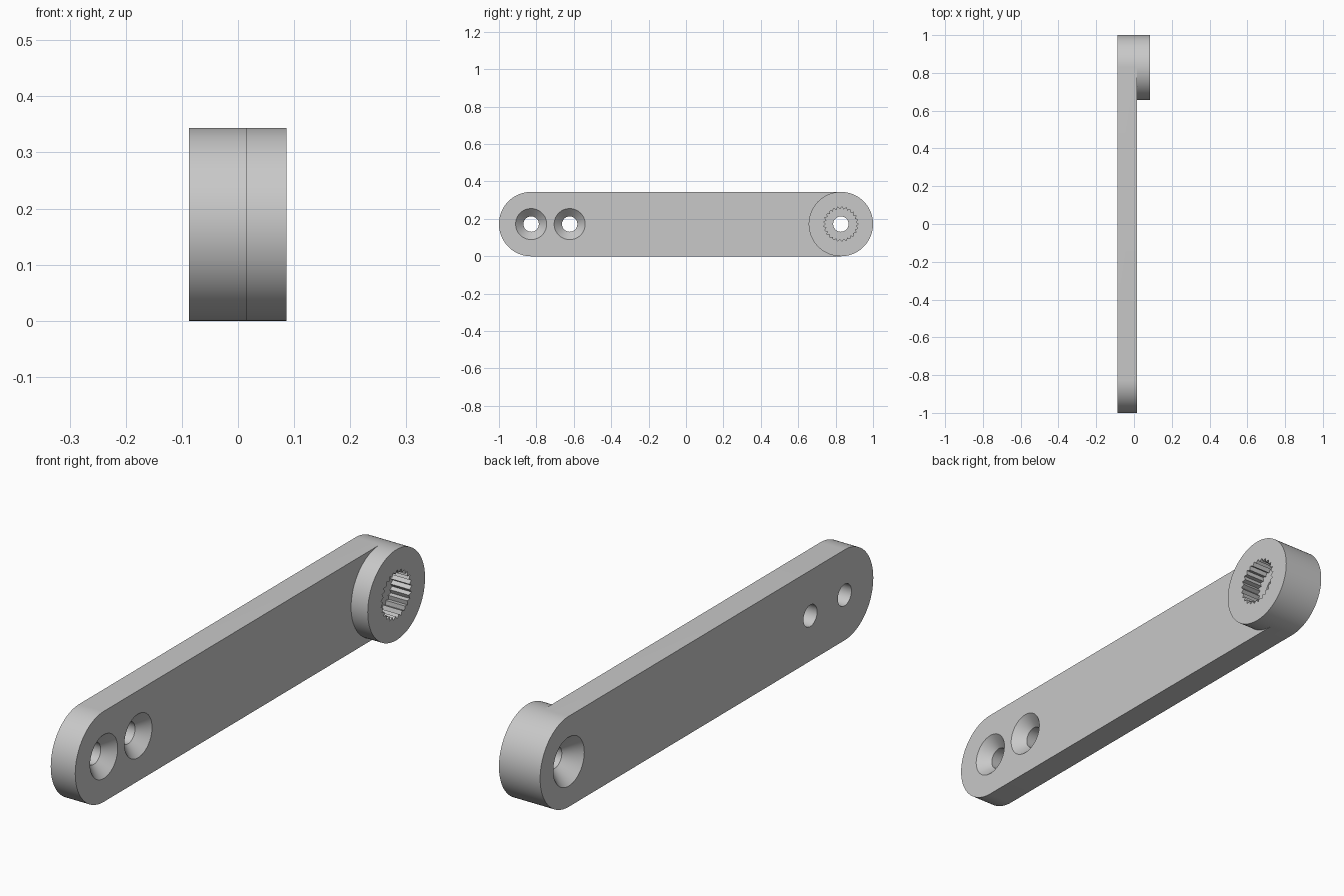
import bpy
import bmesh
from math import sin, cos, pi, radians

if "Cube" in bpy.data.objects:
    bpy.data.objects.remove(bpy.data.objects["Cube"], do_unlink=True)

RADIUS = 0.172                     # rounded ends and boss
PIVOT = 1 - RADIUS                 # distance of both end centres from the middle
BACK, FACE, BOSS = -0.087, 0.016, 0.086   # x of back face, bar face, boss face
HOLE = 0.041
TEETH = 25
SEGMENTS = 96

grey = bpy.data.materials.new("plain grey")
grey.use_nodes = True
colour = (0.58, 0.58, 0.58, 1)
grey.diffuse_color = colour
grey.node_tree.nodes["Principled BSDF"].inputs["Base Color"].default_value = colour


def arc(y, r, start=0, sweep=2 * pi, steps=SEGMENTS, closed=True):
    count = steps if closed else steps + 1
    angles = [start + sweep * i / steps for i in range(count)]
    return [(y + r * cos(a), RADIUS + r * sin(a)) for a in angles]


def loft(name, sections):
    """Solid joining (x, outline) sections along the x axis."""
    bm = bmesh.new()
    rings = [[bm.verts.new((x, y, z)) for y, z in outline] for x, outline in sections]
    bm.faces.new(rings[0])
    bm.faces.new(rings[-1])
    for a, b in zip(rings, rings[1:]):
        for i in range(len(a)):
            j = (i + 1) % len(a)
            bm.faces.new((a[i], a[j], b[j], b[i]))
    bmesh.ops.recalc_face_normals(bm, faces=bm.faces)
    mesh = bpy.data.meshes.new(name)
    bm.to_mesh(mesh)
    bm.free()
    mesh.materials.append(grey)
    obj = bpy.data.objects.new(name, mesh)
    bpy.context.collection.objects.link(obj)
    return obj


def combine(target, tool, operation):
    mod = target.modifiers.new(tool.name, "BOOLEAN")
    mod.operation = operation
    mod.solver = "EXACT"
    mod.object = tool
    bpy.context.view_layer.objects.active = target
    bpy.ops.object.modifier_apply(modifier=mod.name)
    bpy.data.objects.remove(tool, do_unlink=True)


def turned(name, y, profile):
    return loft(name, [(x, arc(y, r)) for x, r in profile])


# Flat bar with rounded ends
half = SEGMENTS // 2
outline = (arc(PIVOT, RADIUS, -pi / 2, pi, half, False)
           + arc(-PIVOT, RADIUS, pi / 2, pi, half, False))
arm = loft("lever_arm", [(BACK, outline), (FACE, outline)])

# Round boss at the rear end, flush with the bar outline
boss = turned("boss", PIVOT, [(FACE - 0.05, RADIUS), (BOSS, RADIUS)])
combine(arm, boss, "UNION")

# Two countersunk screw holes
for y in (-PIVOT, -0.622):
    screw = turned("screw_hole", y, [(BACK - 0.1, HOLE), (FACE - 0.042, HOLE),
                                     (FACE, 0.083), (FACE + 0.01, 0.093)])
    combine(arm, screw, "DIFFERENCE")

# Centre hole through the boss, countersunk from the back
centre = turned("centre_hole", PIVOT, [(BACK - 0.01, 0.102), (BACK, 0.093),
                                       (BACK + 0.058, HOLE), (BOSS - 0.05, HOLE)])
combine(arm, centre, "DIFFERENCE")

# Toothed socket in the boss face
teeth = []
for i in range(2 * TEETH):
    r = 0.093 if i % 2 == 0 else 0.08
    a = pi * i / TEETH
    teeth.append((PIVOT + r * cos(a), RADIUS + r * sin(a)))
socket = loft("toothed_socket", [(BOSS - 0.08, teeth), (BOSS + 0.05, teeth)])
combine(arm, socket, "DIFFERENCE")

# Smooth curved walls with crisp edges
bpy.ops.object.select_all(action="DESELECT")
arm.select_set(True)
bpy.context.view_layer.objects.active = arm
bpy.ops.object.shade_smooth_by_angle(angle=radians(25))
